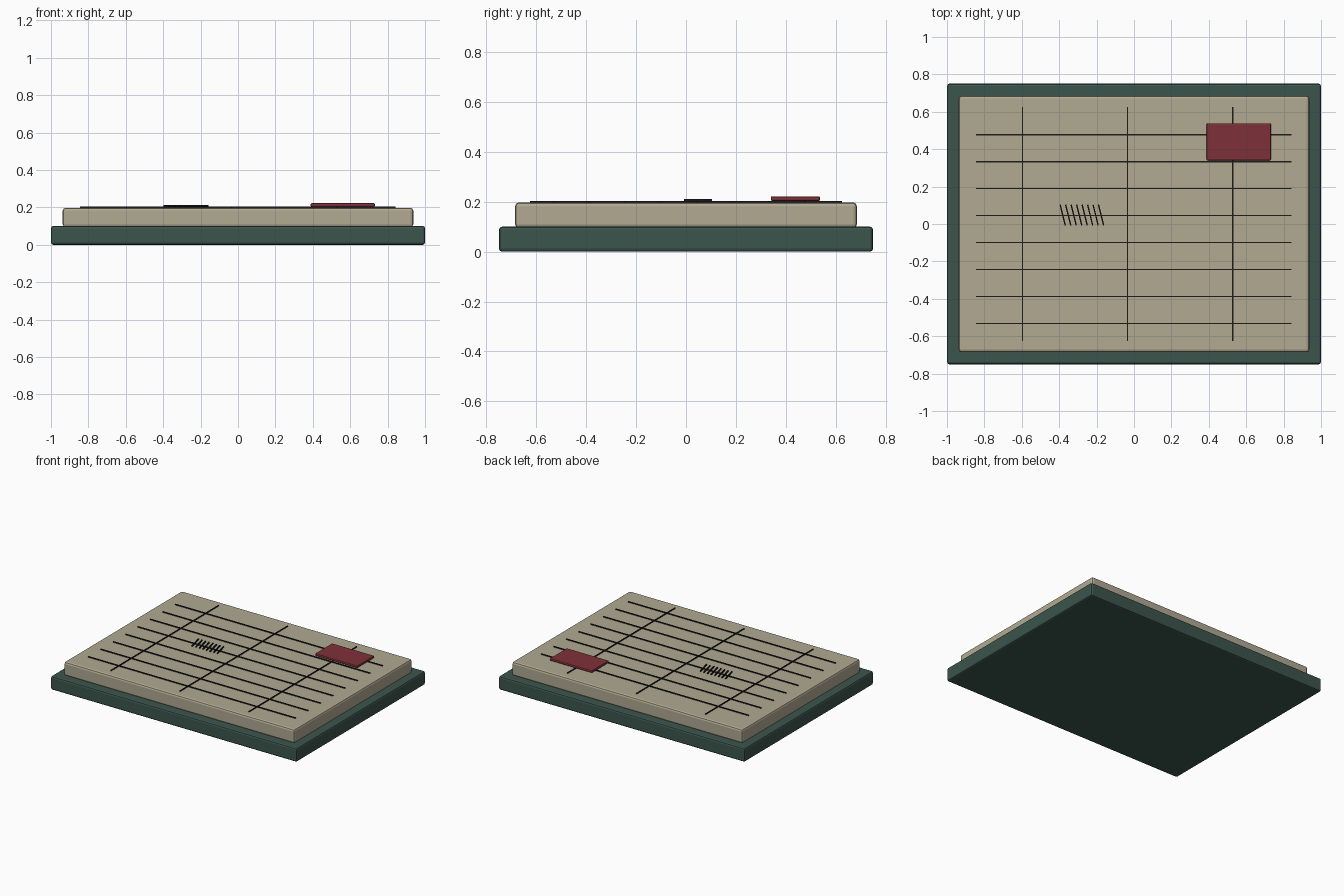
import bpy, math

if "Cube" in bpy.data.objects:
    bpy.data.objects.remove(bpy.data.objects["Cube"])


def material(name, rgb):
    m = bpy.data.materials.new(name)
    m.diffuse_color = (*rgb, 1)
    m.use_nodes = True
    m.node_tree.nodes["Principled BSDF"].inputs["Base Color"].default_value = m.diffuse_color
    return m


GREEN = material("dark_green", (0.045, 0.09, 0.075))
PAPER = material("paper", (0.44, 0.40, 0.29))
INK = material("ink", (0.012, 0.011, 0.01))
RED = material("red", (0.21, 0.03, 0.04))


def box(name, lo, hi, mat, bevel=0.0, turn=0.0):
    centre = [(a + b) / 2 for a, b in zip(lo, hi)]
    bpy.ops.mesh.primitive_cube_add(size=1, location=centre)
    ob = bpy.context.object
    ob.name = name
    ob.scale = [b - a for a, b in zip(lo, hi)]
    bpy.ops.object.transform_apply(location=False, rotation=False, scale=True)
    ob.rotation_euler.z = turn
    ob.data.materials.append(mat)
    if bevel:
        mod = ob.modifiers.new("soft_edges", "BEVEL")
        mod.width = bevel
        mod.segments = 2
    return ob


# Backing board and page block
box("backing_board", (-1, -0.75, 0), (1, 0.75, 0.1), GREEN, 0.012)
box("page_block", (-0.937, -0.685, 0.095), (0.937, 0.685, 0.197), PAPER, 0.014)

# Ruled rows
for i in range(8):
    y = 0.477 - i * 0.144
    box(f"row_line_{i + 1}", (-0.845, y - 0.003, 0.196), (0.842, y + 0.003, 0.204), INK)

# Column dividers
for i in range(3):
    x = -0.597 + i * 0.5625
    box(f"column_line_{i + 1}", (x - 0.003, -0.626, 0.196), (x + 0.003, 0.626, 0.204), INK)

# Slanted hatch strokes
for i in range(8):
    x = -0.381 + i * 0.0293
    box(f"hatch_stroke_{i + 1}", (x - 0.0035, -0.009, 0.203), (x + 0.0035, 0.105, 0.212),
        INK, turn=math.radians(14))

# Red tab
box("red_tab", (0.388, 0.34, 0.204), (0.732, 0.538, 0.222), RED, 0.006)
